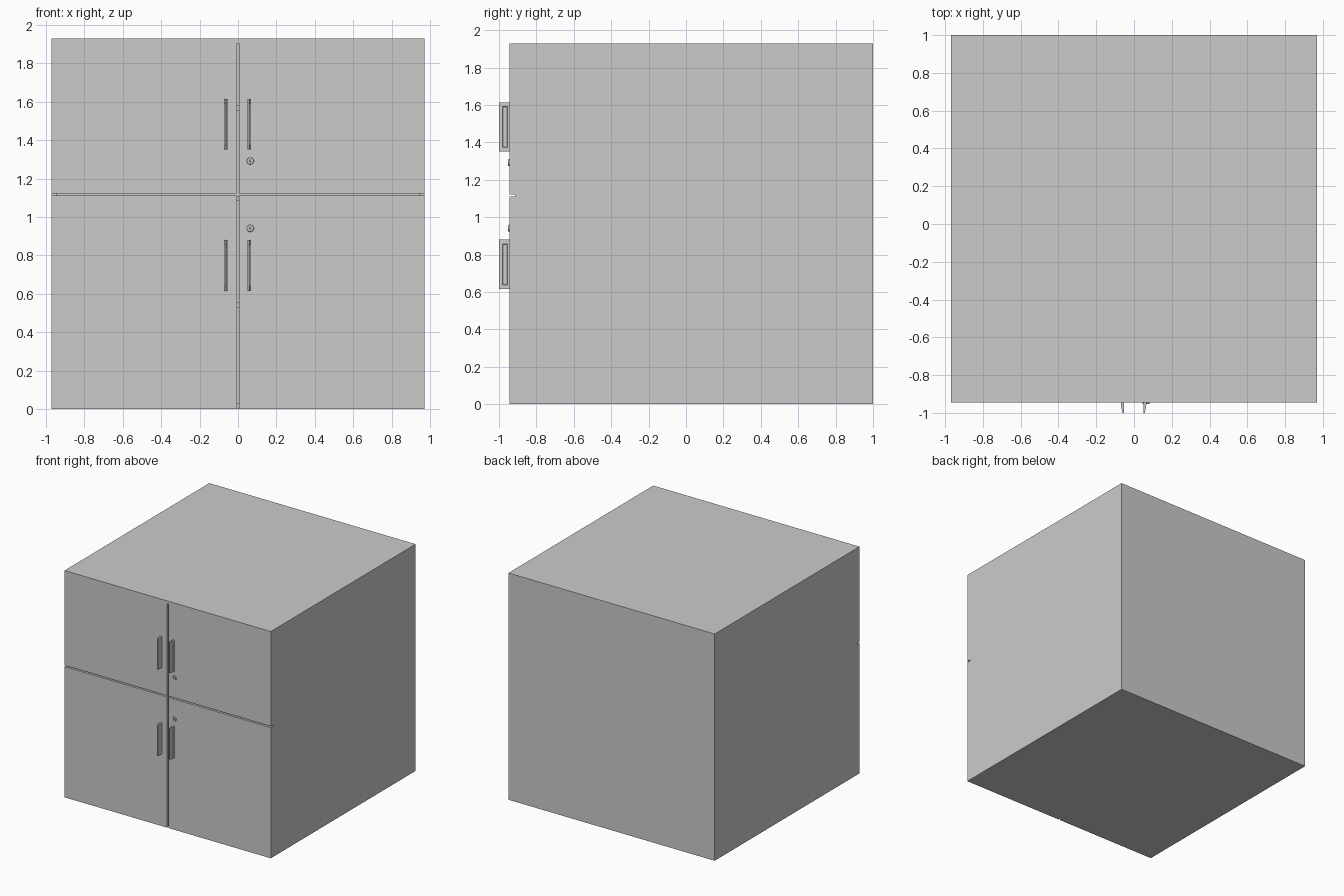
import bpy, bmesh, math
from mathutils import Matrix

if "Cube" in bpy.data.objects:
    bpy.data.objects.remove(bpy.data.objects["Cube"])

FRONT, INNER, BACK = -0.945, -0.913, 1.0
W, H, T = 0.97, 1.928, 0.025


def finish(name, bm):
    bmesh.ops.recalc_face_normals(bm, faces=bm.faces)
    me = bpy.data.meshes.new(name)
    bm.to_mesh(me)
    bm.free()
    ob = bpy.data.objects.new(name, me)
    bpy.context.collection.objects.link(ob)
    return ob


def box(name, x0, x1, y0, y1, z0, z1):
    bm = bmesh.new()
    bmesh.ops.create_cube(bm, size=1)
    for v in bm.verts:
        v.co = ((x0 + x1) / 2 + v.co.x * (x1 - x0),
                (y0 + y1) / 2 + v.co.y * (y1 - y0),
                (z0 + z1) / 2 + v.co.z * (z1 - z0))
    return finish(name, bm)


def handle(name, x, side, z0, z1):
    # tapered upright blade with a finger recess on its outer side
    bm = bmesh.new()
    prof = [(-0.007, FRONT), (-0.007, -1.0), (0.001, -1.0),
            (0.004, -0.985), (0.010, -0.951), (0.010, FRONT)]
    face = bm.faces.new([bm.verts.new((x + side * a, y, z0)) for a, y in prof])
    ext = bmesh.ops.extrude_face_region(bm, geom=[face])
    for v in ext["geom"]:
        if isinstance(v, bmesh.types.BMVert):
            v.co.z = z1
    bmesh.ops.recalc_face_normals(bm, faces=bm.faces)
    grip = next(f for f in bm.faces
                if abs(f.calc_center_median().y + 0.968) < 0.002
                and f.normal.x * side > 0.5)
    bmesh.ops.inset_region(bm, faces=[grip], thickness=0.004)
    mid = (z0 + z1) / 2
    for v in grip.verts:
        v.co.z = mid + (v.co.z - mid) * 0.85
    bmesh.ops.inset_region(bm, faces=[grip], thickness=0.004, depth=-0.005)
    return finish(name, bm)


def lock(name, x, z):
    # round key cylinder with a sunken slot
    bm = bmesh.new()
    rot = Matrix.Translation((x, FRONT - 0.003, z)) @ Matrix.Rotation(math.pi / 2, 4, 'X')
    bmesh.ops.create_cone(bm, cap_ends=True, segments=24, radius1=0.019,
                          radius2=0.017, depth=0.008, matrix=rot)
    cap = min(bm.faces, key=lambda f: f.calc_center_median().y)
    bmesh.ops.inset_region(bm, faces=[cap], thickness=0.005)
    for v in cap.verts:
        v.co.x = x + (v.co.x - x) * 0.25
    bmesh.ops.inset_region(bm, faces=[cap], thickness=0.0004, depth=-0.004)
    return finish(name, bm)


# carcass
for s, n in ((-1, "left"), (1, "right")):
    box(n + "_side_panel", *sorted((s * W, s * (W - T))), INNER, BACK, 0, H - T)
box("top_panel", -W, W, FRONT, BACK, H - T, H)
box("back_panel", -W + T, W - T, BACK - T, BACK, 0, H - T)
box("bottom_panel", -W + T, W - T, INNER, BACK - T, 0, T + 0.005)
for n, z in (("lower", 0.53), ("middle", 1.085), ("upper", 1.555)):
    box(n + "_shelf", -W + T, W - T, INNER, BACK - T, z, z + T)

# doors, handles
rows = (("lower", 0.0, 1.111, 0.615, 0.88), ("upper", 1.122, H - T, 1.35, 1.613))
for n, z0, z1, h0, h1 in rows:
    box(n + "_left_door", -W, -0.008, FRONT, INNER, z0, z1)
    box(n + "_right_door", 0.006, W, FRONT, INNER, z0, z1)
    handle(n + "_left_handle", -0.06, -1, h0, h1)
    handle(n + "_right_handle", 0.056, 1, h0, h1)

# locks
lock("lower_lock", 0.064, 0.941)
lock("upper_lock", 0.064, 1.292)
